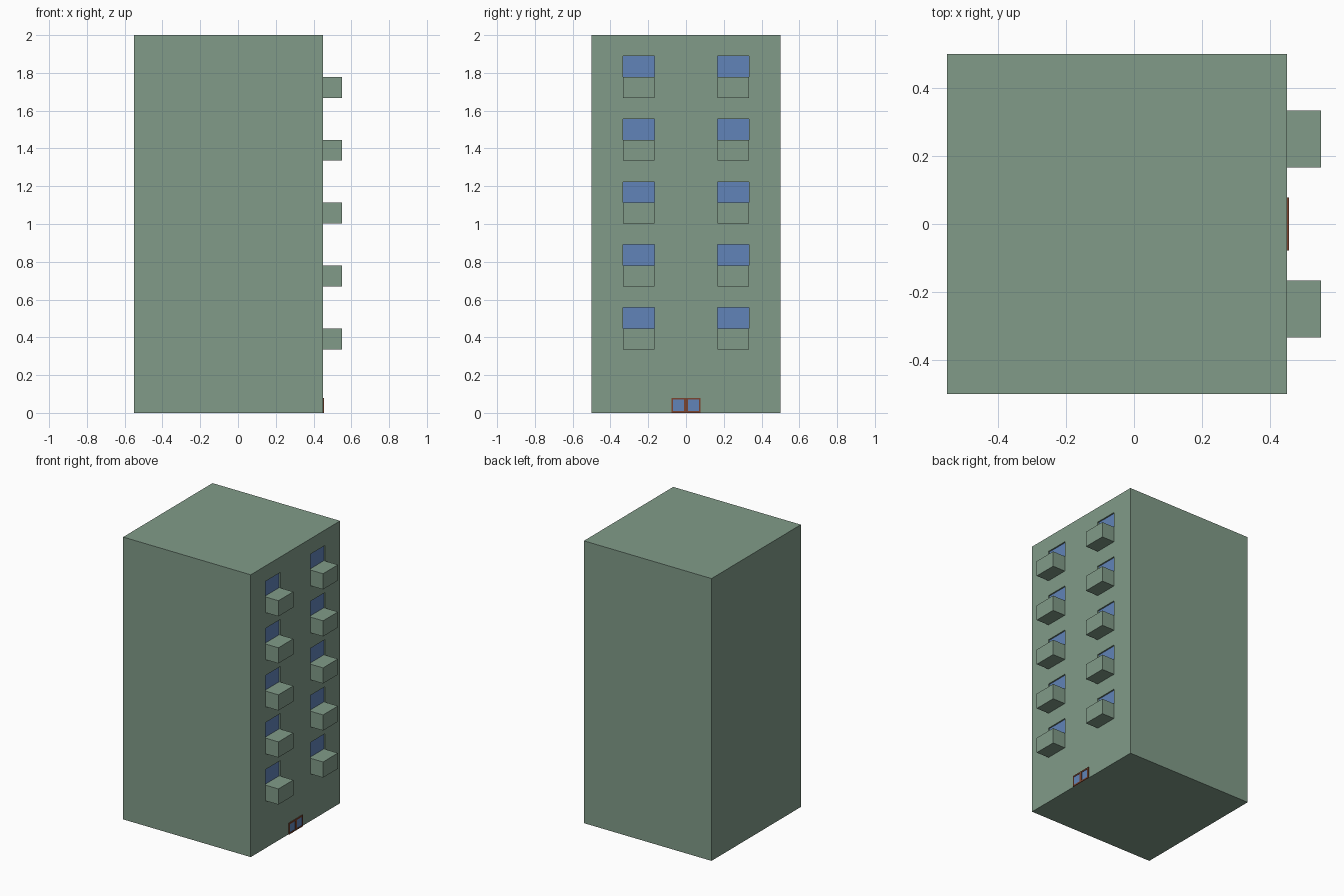
import bpy, bmesh
from mathutils import Matrix, Vector

if "Cube" in bpy.data.objects:
    bpy.data.objects.remove(bpy.data.objects["Cube"])


def material(name, rgb):
    m = bpy.data.materials.new(name)
    m.diffuse_color = (*rgb, 1)
    m.use_nodes = True
    m.node_tree.nodes["Principled BSDF"].inputs["Base Color"].default_value = m.diffuse_color
    return m


GREEN = material("green_wall", (0.22, 0.33, 0.25))
BLUE = material("blue_glass", (0.12, 0.23, 0.48))
BROWN = material("brown_frame", (0.2, 0.06, 0.03))


def boxes(name, bounds, mat):
    """One object made of boxes given as (x0, x1, y0, y1, z0, z1)."""
    bm = bmesh.new()
    for x0, x1, y0, y1, z0, z1 in bounds:
        centre = Vector((x0 + x1, y0 + y1, z0 + z1)) / 2
        size = (x1 - x0, y1 - y0, z1 - z0)
        bmesh.ops.create_cube(
            bm, size=1, matrix=Matrix.Translation(centre) @ Matrix.Diagonal((*size, 1)))
    mesh = bpy.data.meshes.new(name)
    bm.to_mesh(mesh)
    bm.free()
    mesh.materials.append(mat)
    obj = bpy.data.objects.new(name, mesh)
    bpy.context.collection.objects.link(obj)
    return obj


WALL = 0.45        # x of the balcony wall
RECESS = 0.012     # depth of the window niches
PITCH = 1 / 3      # floor height
spots = [(y, 0.335 + PITCH * i) for i in range(5) for y in (-1 / 3, 1 / 6)]
W, H = 1 / 6, 0.111

# Tower with shallow window niches
tower = boxes("tower", [(-0.55, WALL, -0.5, 0.5, 0, 2)], GREEN)
cutter = boxes("niche_cutter",
               [(WALL - RECESS, WALL + 0.05, y, y + W, z + H, z + 2 * H) for y, z in spots], GREEN)
cutter.hide_render = True
cutter.hide_set(True)
cut = tower.modifiers.new("niches", "BOOLEAN")
cut.operation = "DIFFERENCE"
cut.solver = "EXACT"
cut.object = cutter

# Window panes at the back of each niche
boxes("windows", [(WALL - RECESS - 0.005, WALL - RECESS + 0.002, y, y + W, z + H, z + 2 * H)
                  for y, z in spots], BLUE)

# Balcony blocks below the windows
boxes("balconies", [(WALL, WALL + 0.1, y, y + W, z, z + H) for y, z in spots], GREEN)

# Double entrance door: frame bars and two glass panes
D, T, B = 0.078, 0.08, 0.01
front = WALL + 0.006
bars = [(WALL, front, -D, -D + B, 0, T), (WALL, front, D - B, D, 0, T),
        (WALL, front, -B, B, 0, T)]
for s in (-D + B, B):
    e = s + D - 2 * B
    bars += [(WALL, front, s, e, T - B, T), (WALL, front, s, e, 0, B)]
boxes("door_frame", bars, BROWN)
boxes("door_glass", [(WALL, WALL + 0.003, s, s + D - 2 * B, B, T - B)
                     for s in (-D + B, B)], BLUE)
